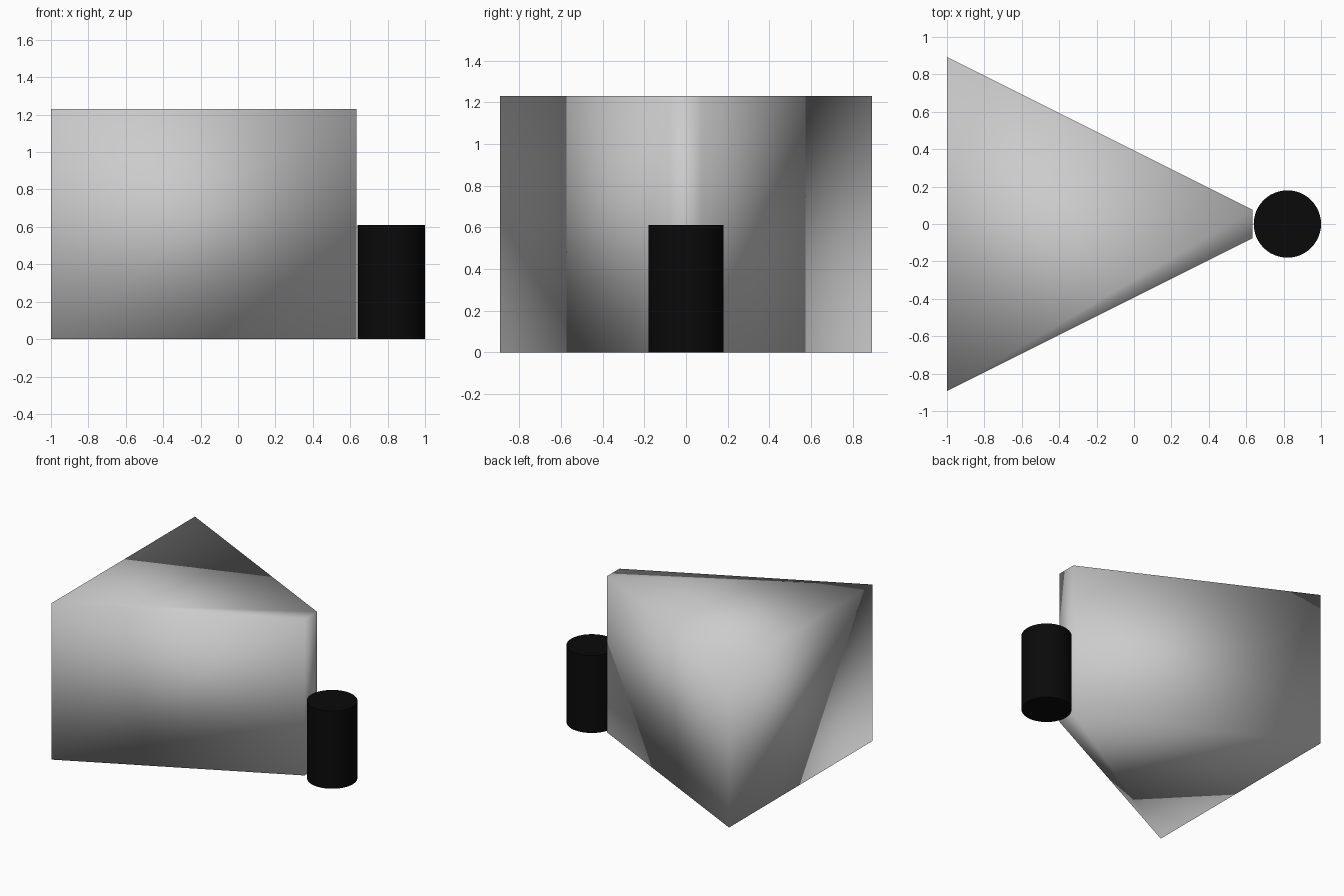
import bpy, bmesh

if "Cube" in bpy.data.objects:
    bpy.data.objects.remove(bpy.data.objects["Cube"])

# Tapered wedge body: trapezoid plan extruded upward, softly shaded all over
plan = [(-1, -0.893), (0.633, -0.077), (0.633, 0.077), (-1, 0.893)]
bm = bmesh.new()
base = bm.faces.new([bm.verts.new((x, y, 0)) for x, y in plan])
ext = bmesh.ops.extrude_face_region(bm, geom=[base], use_keep_orig=True)
top_verts = [g for g in ext["geom"] if isinstance(g, bmesh.types.BMVert)]
bmesh.ops.translate(bm, verts=top_verts, vec=(0, 0, 1.23))
bmesh.ops.recalc_face_normals(bm, faces=bm.faces)
for f in bm.faces:
    f.smooth = True
mesh = bpy.data.meshes.new("wedge_body")
bm.to_mesh(mesh)
bm.free()
wedge = bpy.data.objects.new("wedge_body", mesh)
bpy.context.collection.objects.link(wedge)

# Black upright cylinder at the narrow end
bpy.ops.mesh.primitive_cylinder_add(vertices=48, radius=0.18, depth=0.61,
                                    location=(0.82, 0, 0.305))
post = bpy.context.object
post.name = "front_post"
bpy.ops.object.shade_smooth_by_angle()
black = bpy.data.materials.new("black")
black.diffuse_color = (0.003, 0.003, 0.003, 1)
black.use_nodes = True
black.node_tree.nodes["Principled BSDF"].inputs["Base Color"].default_value = black.diffuse_color
post.data.materials.append(black)
